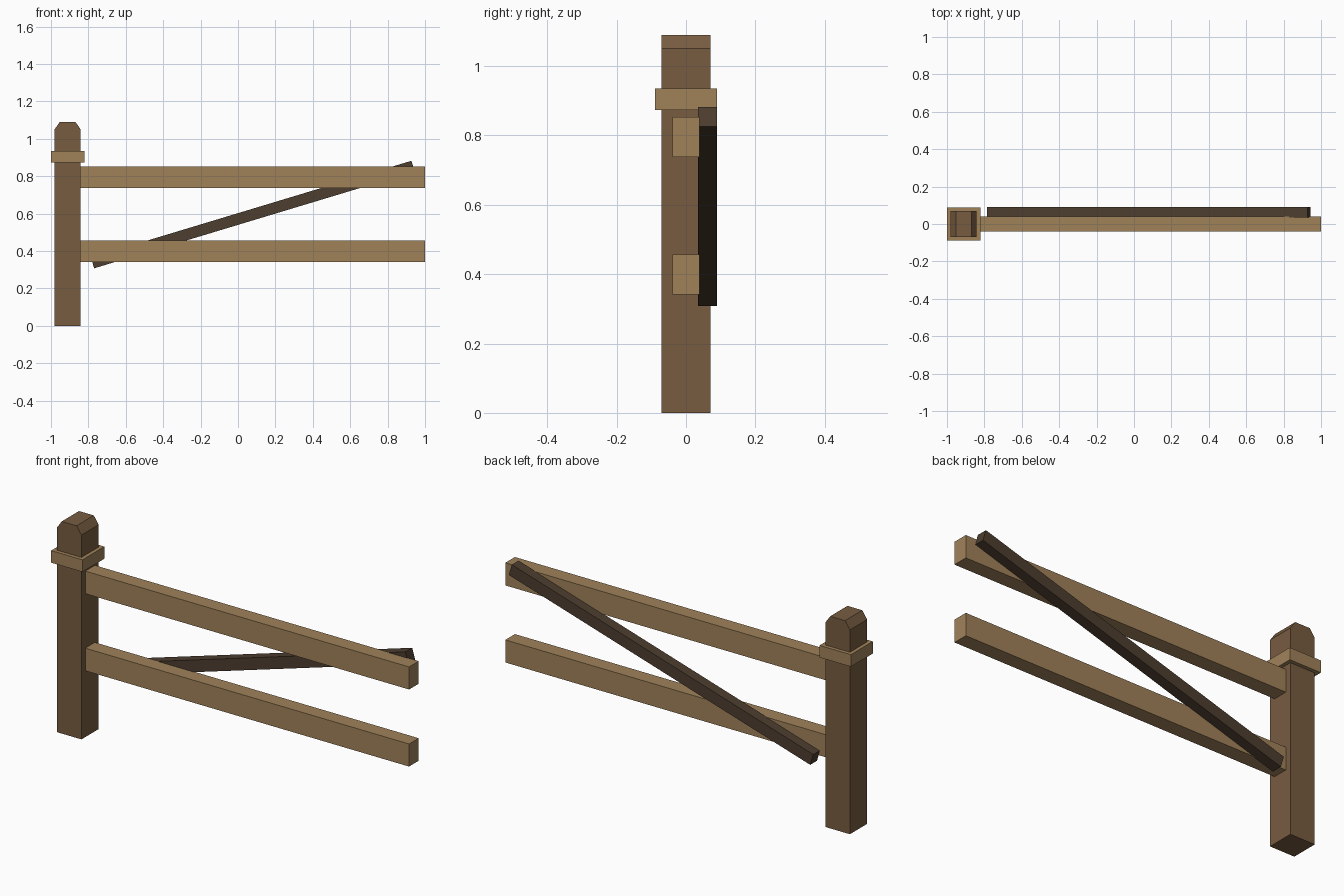
import bpy, math

if "Cube" in bpy.data.objects:
    bpy.data.objects.remove(bpy.data.objects["Cube"])


def material(name, color):
    m = bpy.data.materials.new(name)
    m.diffuse_color = (*color, 1)
    m.use_nodes = True
    m.node_tree.nodes["Principled BSDF"].inputs["Base Color"].default_value = m.diffuse_color
    return m


post_wood = material("post brown", (0.185, 0.107, 0.053))
rail_wood = material("light wood", (0.351, 0.223, 0.102))
brace_wood = material("dark wood", (0.074, 0.047, 0.028))


def prism(name, profile, y0, y1, mat):
    """Extrude an (x, z) outline, listed counter-clockwise from the front, along y."""
    n = len(profile)
    verts = [(x, y, z) for y in (y0, y1) for x, z in profile]
    faces = [tuple(range(n)), tuple(reversed(range(n, 2 * n)))]
    faces += [(i, i + n, (i + 1) % n + n, (i + 1) % n) for i in range(n)]
    mesh = bpy.data.meshes.new(name)
    mesh.from_pydata(verts, [], faces)
    mesh.materials.append(mat)
    obj = bpy.data.objects.new(name, mesh)
    bpy.context.collection.objects.link(obj)
    return obj


def box(name, x0, x1, y0, y1, z0, z1, mat):
    return prism(name, [(x0, z0), (x1, z0), (x1, z1), (x0, z1)], y0, y1, mat)


# Post with its top bevelled on the left and right
cx, w, t = -0.911, 0.07, 0.042
prism("post", [(cx - w, 0), (cx + w, 0), (cx + w, 1.05), (cx + t, 1.09),
               (cx - t, 1.09), (cx - w, 1.05)], -w, w, post_wood)

# Collar around the post
box("post_collar", cx - 0.089, cx + 0.089, -0.089, 0.089, 0.873, 0.935, rail_wood)

# Two horizontal rails
for name, z in (("lower_rail", 0.399), ("upper_rail", 0.795)):
    box(name, -0.85, 1.0, -0.039, 0.039, z - 0.058, z + 0.058, rail_wood)

# Diagonal brace across the back of the rails
brace = box("diagonal_brace", -0.895, 0.895, 0.035, 0.09, -0.03, 0.03, brace_wood)
brace.location = (0.079, 0, 0.595)
brace.rotation_euler.y = -math.radians(16.8)
